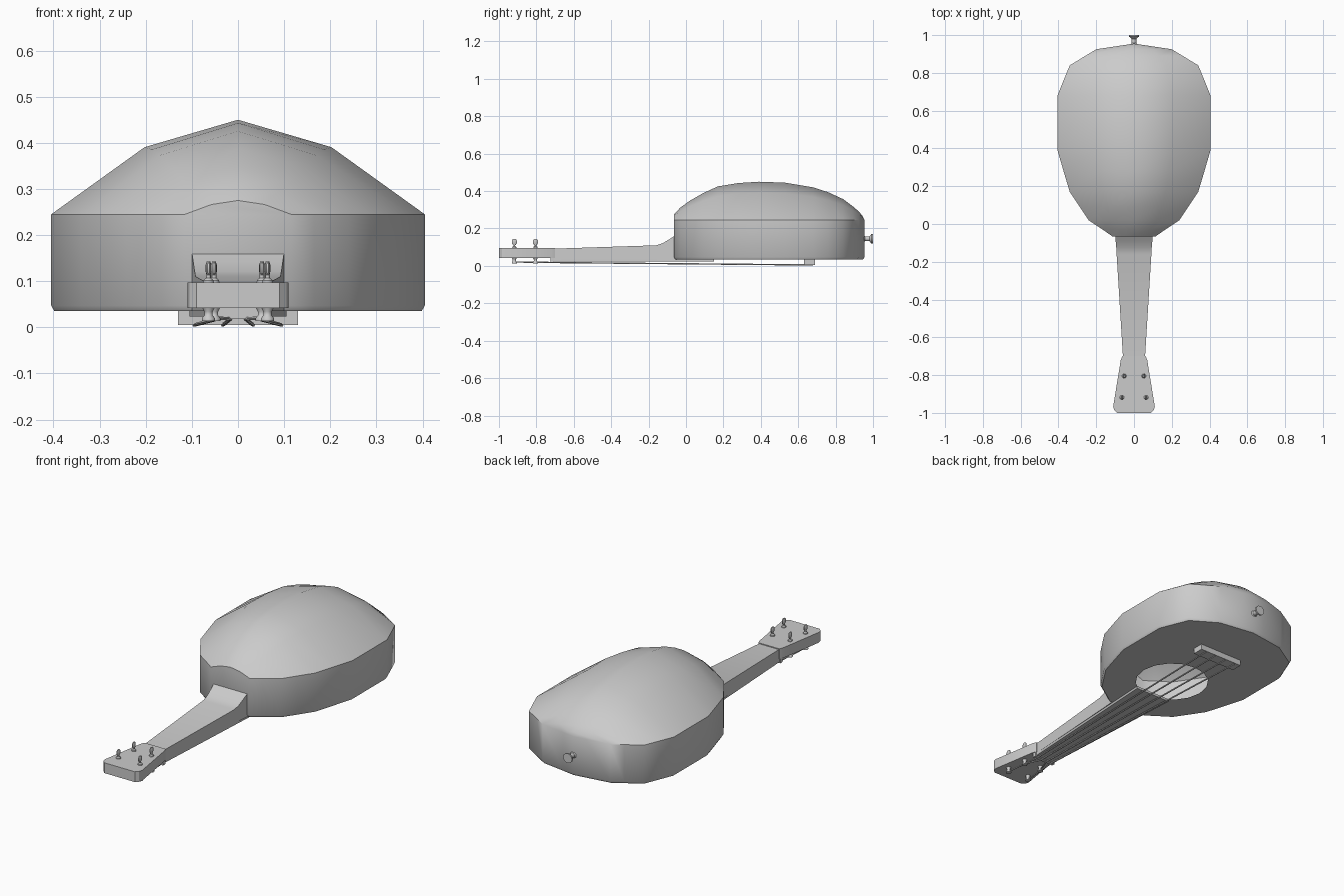
import bpy, bmesh, math
from mathutils import Matrix, Vector

if "Cube" in bpy.data.objects:
    bpy.data.objects.remove(bpy.data.objects["Cube"])


def finish(name, bm, angle=40):
    bmesh.ops.remove_doubles(bm, verts=bm.verts, dist=0.0005)
    bmesh.ops.recalc_face_normals(bm, faces=bm.faces)
    me = bpy.data.meshes.new(name)
    bm.to_mesh(me)
    bm.free()
    for p in me.polygons:
        p.use_smooth = True
    me.set_sharp_from_angle(angle=math.radians(angle))
    ob = bpy.data.objects.new(name, me)
    bpy.context.collection.objects.link(ob)
    return ob


def bridge(bm, a, b, closed=True):
    n = len(a)
    for i in range(n if closed else n - 1):
        j = (i + 1) % n
        bm.faces.new((a[i], a[j], b[j], b[i]))


def loft(name, rings, angle=40):
    bm = bmesh.new()
    vs = [[bm.verts.new(p) for p in r] for r in rings]
    for a, b in zip(vs, vs[1:]):
        bridge(bm, a, b)
    bm.faces.new(vs[0])
    bm.faces.new(vs[-1])
    return finish(name, bm, angle)


def beam(name, stations):
    # rectangular sections along y: (y, half width, z low, z high)
    return loft(name, [[(-w, y, a), (w, y, a), (w, y, b), (-w, y, b)]
                       for y, w, a, b in stations])


def lathe(name, profile, seg, matrix):
    # profile of (radius, height) around local z
    rings = [[matrix @ Vector((r * math.cos(2 * math.pi * i / seg),
                               r * math.sin(2 * math.pi * i / seg), h))
              for i in range(seg)] for r, h in profile]
    return loft(name, rings)


# Bowl-backed body: stations of (y, half width, ridge height)
RIM = 0.245
body = [(-.065, .115, .275), (-.03, .165, .312), (.02, .24, .348), (.09, .287, .388),
        (.17, .34, .425), (.28, .373, .443), (.39, .405, .45), (.53, .405, .445),
        (.68, .405, .42), (.76, .373, .394), (.84, .34, .357), (.89, .258, .32),
        (.925, .2, .29), (.945, .067, .265), (.955, 0, RIM)]
bm = bmesh.new()
rows = []
for y, w, h in body:
    mid = RIM + .71 * (h - RIM)
    rows.append([bm.verts.new(p) for p in
                 ((-w, y, RIM), (-w / 2, y, mid), (0, y, h), (w / 2, y, mid), (w, y, RIM))])
for a, b in zip(rows, rows[1:]):
    bridge(bm, a, b, closed=False)
bm.faces.new(rows[0])
# Side walls and bevelled lower edge
outline = [(w, y) for y, w, h in body] + [(-w, y) for y, w, h in body[-2::-1]]


def ring(z, s=1.0):
    return [bm.verts.new((x * s, .445 + (y - .445) * s, z)) for x, y in outline]


top, low, base = ring(RIM), ring(.047), ring(.035, .983)
bridge(bm, top, low)
bridge(bm, low, base)
# Soundboard with round hole
hole = [bm.verts.new((.185 * math.cos(t * math.pi / 8), .30 + .185 * math.sin(t * math.pi / 8), .035))
        for t in range(16)]
edges = []
for loop in (base, hole):
    for i, v in enumerate(loop):
        u = loop[(i + 1) % len(loop)]
        edges.append(bm.edges.get((v, u)) or bm.edges.new((v, u)))
bmesh.ops.triangle_fill(bm, use_beauty=True, use_dissolve=False, edges=edges,
                        normal=Vector((0, 0, -1)))
finish("body", bm)

# Neck with curved heel, fretboard, nut and bridge
beam("neck", [(-.71, .058, .035, .092), (-.16, .092, .035, .11), (-.125, .094, .035, .121),
              (-.09, .097, .035, .142), (-.06, .1, .035, .162)])
beam("fretboard", [(-.71, .058, .023, .036), (.15, .105, .023, .036)])
beam("nut", [(-.725, .064, .018, .045), (-.705, .064, .018, .045)])
beam("bridge", [(.63, .13, .005, .036), (.69, .13, .005, .036)])

# Headstock
half = [(.062, -.70), (.07, -.72), (.11, -.965), (.105, -.985), (.09, -1)]
shape = half + [(-x, y) for x, y in reversed(half)]
loft("headstock", [[(x, y, z) for x, y in shape] for z in (.042, .097)], 30)

# Tuning pegs and strings
for side in (-1, 1):
    for n, (px, py, bx) in enumerate(((.052, -.805, .033), (.064, -.918, .095))):
        at = Matrix.Translation((side * px, py, 0))
        lathe("peg_post", [(.014, .014), (.014, .02), (.009, .026), (.009, .034), (.014, .044)], 10, at)
        lathe("peg_stem", [(.012, .095), (.011, .102), (.005, .107), (.005, .12)], 10, at)
        lathe("peg_key", [(.6, .113), (1, .12), (1, .136), (.6, .143)], 10,
              at @ Matrix.Diagonal((.006, .014, 1, 1)))
        nx = side * (.016 if n == 0 else .045)
        pts = [(side * px, py, .021), (nx, -.715, .018), (side * bx, .68, .005)]
        for a, b in zip(pts, pts[1:]):
            a, b = Vector(a), Vector(b)
            d = b - a
            m = Matrix.Translation(a) @ d.to_track_quat('Z', 'Y').to_matrix().to_4x4()
            lathe("string", [(.004, 0), (.004, d.length)], 6, m)

# Strap button at the tail
lathe("strap_button", [(.02, 0), (.013, .008), (.013, .03), (.026, .042), (.026, .05)], 12,
      Matrix.Translation((0, .95, .145)) @ Matrix.Rotation(-math.pi / 2, 4, 'X'))
